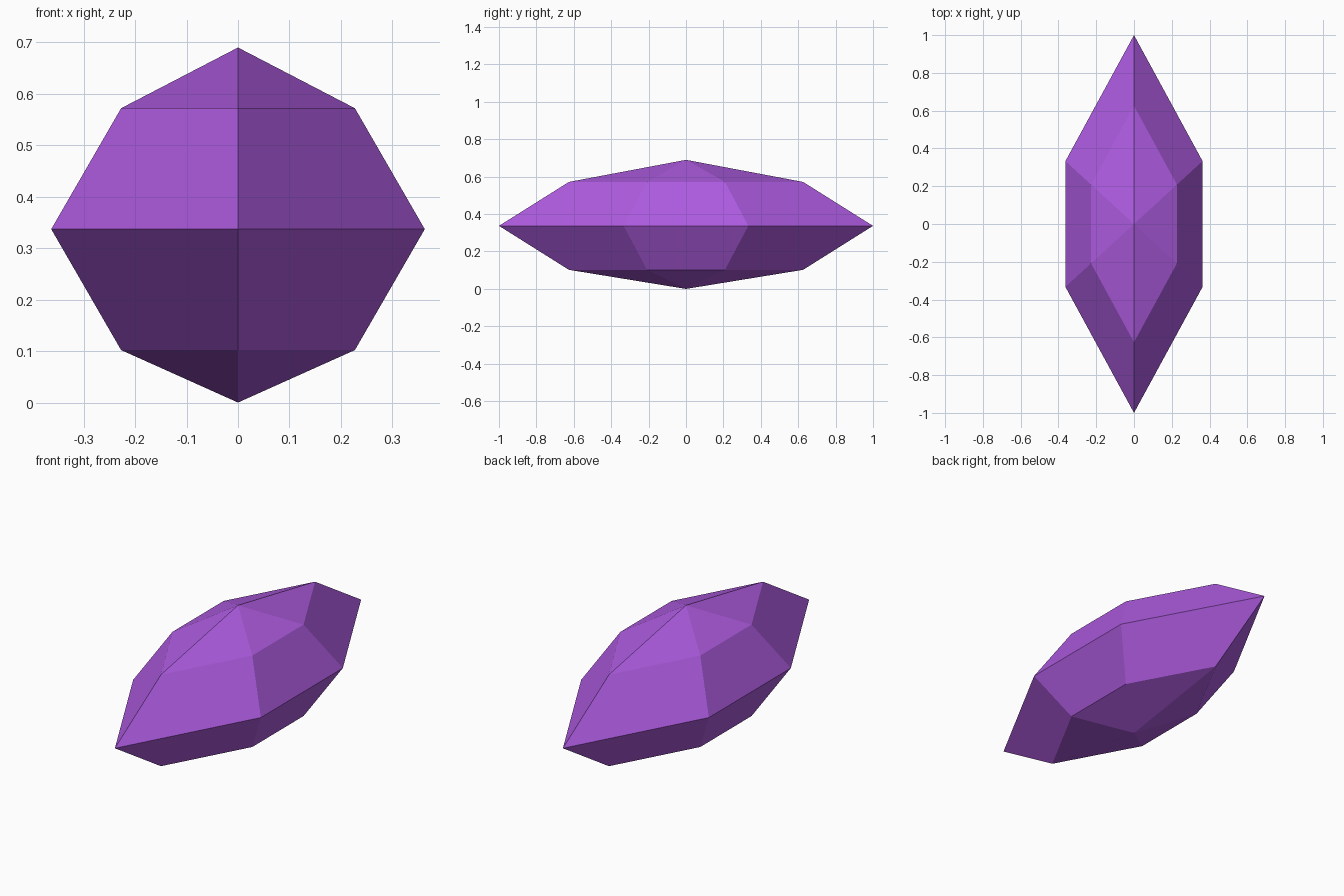
import bpy, bmesh

if "Cube" in bpy.data.objects:
    bpy.data.objects.remove(bpy.data.objects["Cube"])

MID = 0.34  # height of the widest outline
# Hexagonal outline at the girdle, stretched along y
OUTLINE = [(0, -1), (0.363, -0.333), (0.363, 0.333),
           (0, 1), (-0.363, 0.333), (-0.363, -0.333)]

purple = bpy.data.materials.new("purple")
purple.diffuse_color = (0.42, 0.105, 0.74, 1)
purple.use_nodes = True
purple.node_tree.nodes["Principled BSDF"].inputs["Base Color"].default_value = purple.diffuse_color

bm = bmesh.new()


def ring(scale, z):
    return [bm.verts.new((x * scale, y * scale, z)) for x, y in OUTLINE]


# Stacked rings between two points
bottom = bm.verts.new((0, 0, 0.003))
rings = [ring(0.626, MID - 0.235), ring(1, MID), ring(0.626, MID + 0.235)]
top = bm.verts.new((0, 0, 0.693))

for i in range(6):
    j = (i + 1) % 6
    # Side facets
    for low, high in zip(rings, rings[1:]):
        bm.faces.new((low[i], low[j], high[j], high[i]))
    # Shallow caps
    bm.faces.new((rings[2][i], rings[2][j], top))
    bm.faces.new((rings[0][j], rings[0][i], bottom))

for v in bm.verts:
    v.co.z -= 0.003
bmesh.ops.recalc_face_normals(bm, faces=bm.faces)
mesh = bpy.data.meshes.new("gem")
bm.to_mesh(mesh)
bm.free()
mesh.materials.append(purple)
gem = bpy.data.objects.new("gem", mesh)
bpy.context.collection.objects.link(gem)
